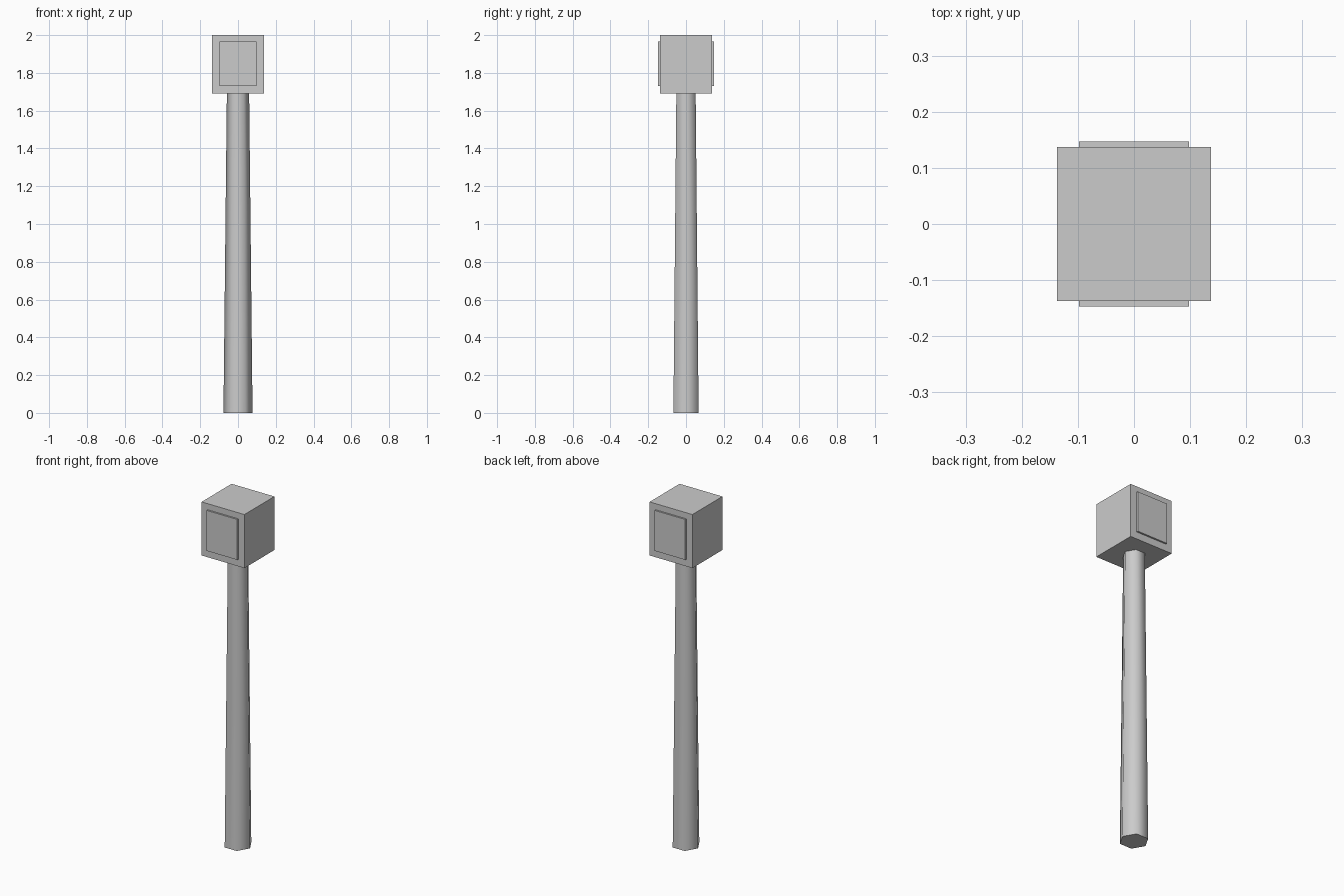
import bpy
import math

if "Cube" in bpy.data.objects:
    bpy.data.objects.remove(bpy.data.objects["Cube"])


def box(name, centre, size):
    bpy.ops.mesh.primitive_cube_add(size=1, location=centre)
    ob = bpy.context.object
    ob.name = name
    ob.scale = size
    bpy.ops.object.transform_apply(location=False, rotation=False, scale=True)
    return ob


POST_TOP = 1.69
HEAD = 0.274

# Tapered six-sided post, corners on the x axis
bpy.ops.mesh.primitive_cone_add(vertices=6, radius1=0.077, radius2=0.059,
                                depth=POST_TOP, location=(0, 0, POST_TOP / 2),
                                rotation=(0, 0, math.radians(30)))
post = bpy.context.object
post.name = "post"
bpy.ops.object.shade_smooth_by_angle(angle=math.radians(65))

# Box head on top of the post
box("head", (0, 0, (POST_TOP + 2) / 2), (HEAD, HEAD, 2 - POST_TOP))

# Thin raised panels on the front and back of the head
for name, side in (("front_panel", -1), ("back_panel", 1)):
    box(name, (0, side * (HEAD / 2 + 0.005), 1.848), (0.196, 0.01, 0.234))
